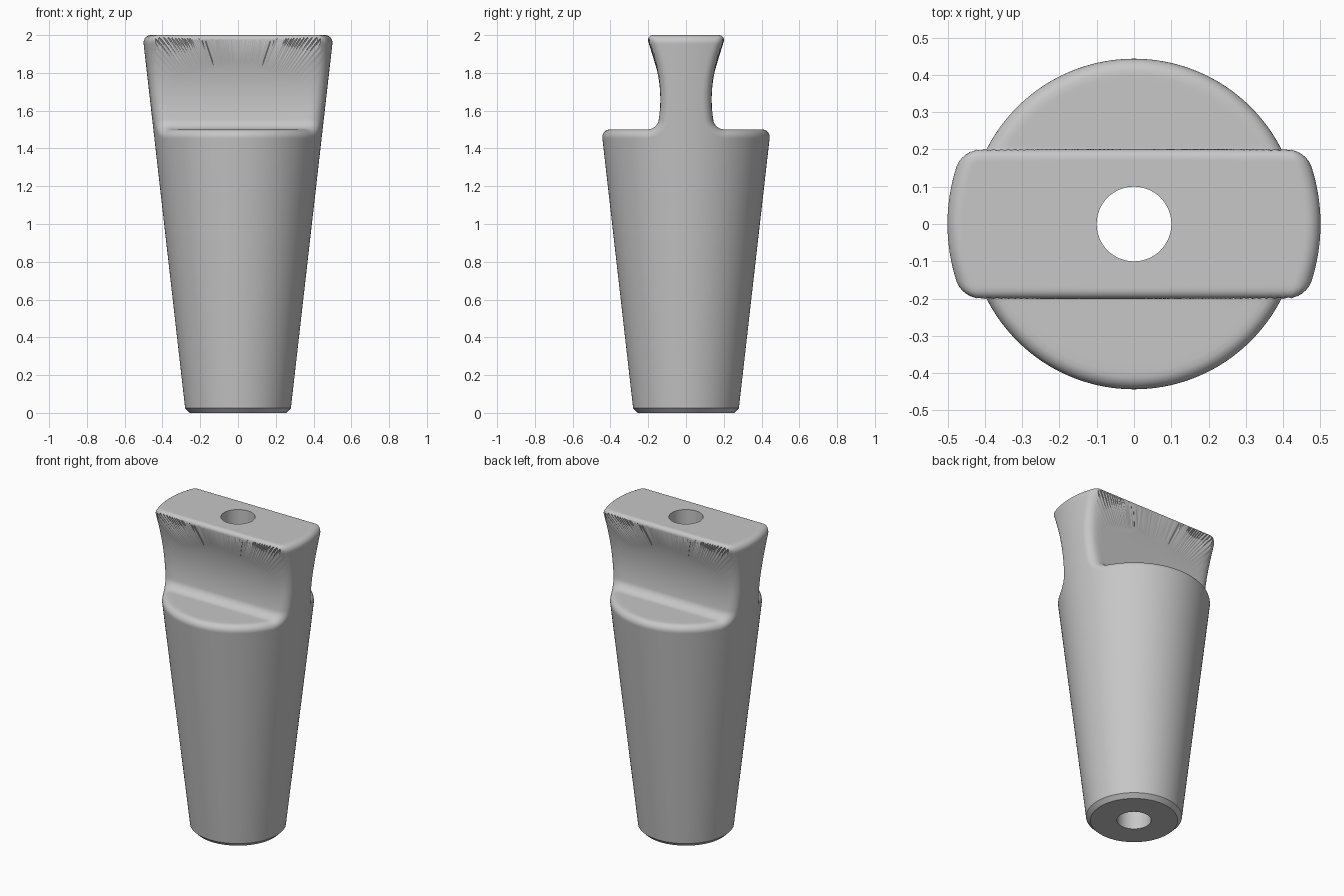
import bpy, bmesh, math

if "Cube" in bpy.data.objects:
    bpy.data.objects.remove(bpy.data.objects["Cube"])

SEGS = 256          # points around the axis
HUB = 1.4           # height from which the handle surface is swept
ROUND = 0.045       # edge rounding
HOLE = 0.1


def cone_radius(z):
    return 0.277 + 0.114 * z


def round_max(r, *d):
    """Intersection of solids with a rounded edge of radius r."""
    return min(-r, max(d)) + math.hypot(*(max(v + r, 0) for v in d))


def body(x, y, z):
    """Signed distance to the tapered plug with its waisted grip."""
    cone = (math.hypot(x, y) - cone_radius(z)) * 0.9936
    grip = abs(y) - (0.136 + 0.7 * (z - 1.66) ** 2)
    cut = -round_max(0.05, -grip, 1.5 - z)      # shoulder blended into the grip
    return round_max(ROUND, cone, cut, z - 2)


def cast(angle, elev):
    """Point where a ray from the hub leaves the body."""
    d = (math.cos(elev) * math.cos(angle), math.cos(elev) * math.sin(angle), math.sin(elev))
    lo, hi = 0.0, 1.0
    for _ in range(20):
        t = (lo + hi) / 2
        if body(d[0] * t, d[1] * t, HUB + d[2] * t) < 0:
            lo = t
        else:
            hi = t
    return (d[0] * lo, d[1] * lo, HUB + d[2] * lo)


angles = [2 * math.pi * i / SEGS for i in range(SEGS)]


def circle(r, z):
    return [(r * math.cos(a), r * math.sin(a), z) for a in angles]


# Underside, chamfer and taper, then the swept shoulder and grip, ending at the hole
rings = [circle(HOLE, 0), circle(0.255, 0), circle(0.28, 0.025)]
last = math.degrees(math.atan2(2 - HUB, HOLE))
elevs = [45 * i / 70 for i in range(70)] + [45 + 30 * i / 90 for i in range(90)] + [75, 78]
rings += [[cast(a, math.radians(e)) for a in angles] for e in elevs if e < last]
rings.append(circle(HOLE, 2))

bm = bmesh.new()
loops = [[bm.verts.new(p) for p in ring] for ring in rings]
for k, low in enumerate(loops):
    high = loops[(k + 1) % len(loops)]          # the last band is the bore wall
    for i in range(SEGS):
        j = (i + 1) % SEGS
        bm.faces.new((low[i], low[j], high[j], high[i]))
bmesh.ops.recalc_face_normals(bm, faces=bm.faces)
mesh = bpy.data.meshes.new("tapered_plug")
bm.to_mesh(mesh)
bm.free()

plug = bpy.data.objects.new("tapered_plug", mesh)
bpy.context.collection.objects.link(plug)
grey = bpy.data.materials.new("grey")
grey.diffuse_color = (0.57, 0.57, 0.57, 1)
grey.use_nodes = True
grey.node_tree.nodes["Principled BSDF"].inputs["Base Color"].default_value = grey.diffuse_color
mesh.materials.append(grey)

bpy.context.view_layer.objects.active = plug
plug.select_set(True)
bpy.ops.object.shade_smooth_by_angle(angle=math.radians(35))
